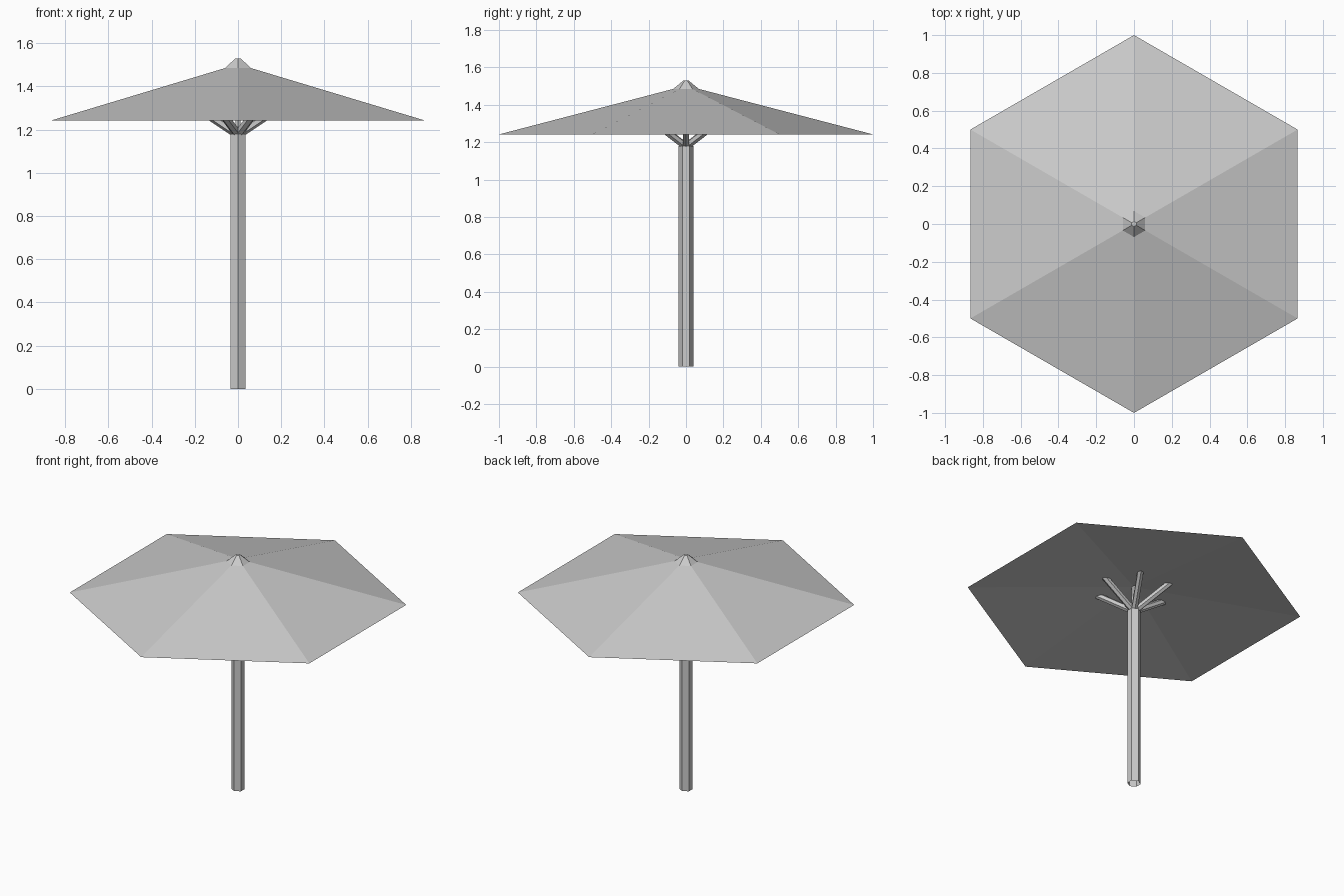
import bpy
import bmesh
from math import cos, sin, radians
from mathutils import Vector

cube = bpy.data.objects.get("Cube")
if cube:
    bpy.data.objects.remove(cube, do_unlink=True)

SIDES = 6

# One plain grey for the whole model
grey = bpy.data.materials.new("light grey")
grey.use_nodes = True
grey.diffuse_color = (0.6, 0.6, 0.6, 1)
grey.node_tree.nodes["Principled BSDF"].inputs["Base Color"].default_value = (0.6, 0.6, 0.6, 1)


def hex_lathe(name, profile, cap_start=False, cap_end=False):
    """Six-sided shell through (radius, height) rings; radius 0 makes a point."""
    bm = bmesh.new()
    rings = []
    for r, z in profile:
        if r == 0:
            rings.append([bm.verts.new((0, 0, z))] * SIDES)
        else:
            angles = [radians(30 + 60 * i) for i in range(SIDES)]
            rings.append([bm.verts.new((r * cos(a), r * sin(a), z)) for a in angles])
    for low, high in zip(rings, rings[1:]):
        for i in range(SIDES):
            j = (i + 1) % SIDES
            corners = [low[i], low[j], high[j], high[i]]
            bm.faces.new(list(dict.fromkeys(corners)))
    if cap_start:
        bm.faces.new(rings[0][::-1])
    if cap_end:
        bm.faces.new(rings[-1])
    bmesh.ops.recalc_face_normals(bm, faces=bm.faces)
    mesh = bpy.data.meshes.new(name)
    bm.to_mesh(mesh)
    bm.free()
    mesh.materials.append(grey)
    obj = bpy.data.objects.new(name, mesh)
    bpy.context.collection.objects.link(obj)
    return obj


# Pole, a tube open at the foot
hex_lathe("pole", [(0.04, 0), (0.04, 1.18)], cap_end=True)

# Thin rod carrying the canopy
hex_lathe("centre_rod", [(0.014, 1.17), (0.014, 1.37)], True, True)

# Canopy with steep top and shallow underside
hex_lathe("canopy", [(0, 1.345), (1, 1.242), (0, 1.503)])

# Finial cap
hex_lathe("finial", [(0.07, 1.484), (0.014, 1.53)], True, True)

# Struts fanning out towards the middle of each canopy panel
for n in range(SIDES):
    a = radians(60 * n)
    start = Vector((0.015 * cos(a), 0.015 * sin(a), 1.187))
    end = Vector((0.24 * cos(a), 0.24 * sin(a), 1.337))
    axis = end - start
    strut = hex_lathe(f"strut_{n + 1}", [(0.02, 0), (0.02, axis.length)], True, True)
    strut.location = start
    strut.rotation_euler = axis.to_track_quat("Z", "Y").to_euler()
